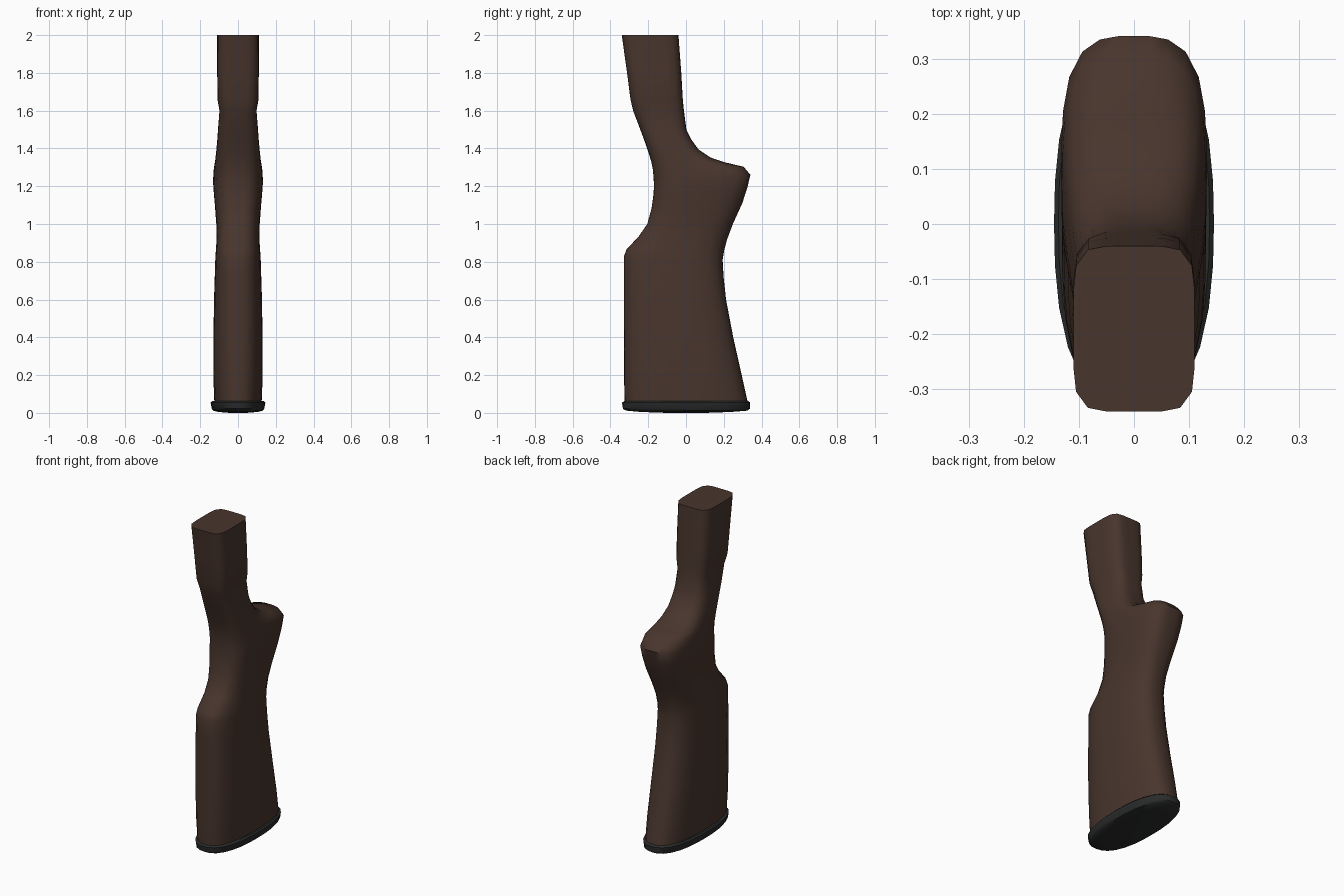
import bpy, bmesh, math

SIDES = 28


def material(name, rgb):
    m = bpy.data.materials.new(name)
    m.diffuse_color = (*rgb, 1)
    return m


def ring(bm, y0, z0, y1, z1, half_width, power):
    """Rounded section spanning (y0,z0)-(y1,z1) in side view."""
    verts = []
    for i in range(SIDES):
        a = 2 * math.pi * i / SIDES
        c, s = math.cos(a), math.sin(a)
        r = (abs(c) ** power + abs(s) ** power) ** (-1 / power)
        u = (s * r + 1) / 2
        verts.append(bm.verts.new((c * r * half_width,
                                   y0 + (y1 - y0) * u,
                                   z0 + (z1 - z0) * u)))
    return verts


def loft(name, sections, mat, angle):
    bm = bmesh.new()
    rings = [ring(bm, *s) for s in sections]
    for a, b in zip(rings, rings[1:]):
        for i in range(SIDES):
            j = (i + 1) % SIDES
            bm.faces.new((a[i], a[j], b[j], b[i]))
    bm.faces.new(rings[0])
    bm.faces.new(rings[-1])
    bmesh.ops.recalc_face_normals(bm, faces=bm.faces)
    me = bpy.data.meshes.new(name)
    bm.to_mesh(me)
    bm.free()
    ob = bpy.data.objects.new(name, me)
    bpy.context.collection.objects.link(ob)
    me.materials.append(mat)
    bpy.ops.object.select_all(action='DESELECT')
    ob.select_set(True)
    bpy.context.view_layer.objects.active = ob
    bpy.ops.object.shade_smooth_by_angle(angle=math.radians(angle))
    return ob


wood = material("dark brown wood", (0.065, 0.036, 0.026))
rubber = material("black rubber", (0.024, 0.025, 0.025))

# Wooden stock: front y, z, rear y, z, half width, corner squareness
loft("stock_body", [
    (-.325, .05, .328, .05, .125, 2.6),
    (-.328, .20, .295, .20, .131, 2.7),
    (-.328, .40, .250, .40, .130, 2.8),
    (-.328, .60, .212, .60, .127, 2.8),
    (-.328, .73, .199, .72, .123, 2.8),
    (-.328, .83, .194, .81, .120, 2.8),
    (-.315, .865, .202, .86, .117, 2.8),
    (-.250, .935, .218, .92, .113, 2.8),
    (-.205, 1.00, .248, 1.00, .115, 3.0),
    (-.183, 1.08, .298, 1.11, .122, 3.2),
    (-.174, 1.14, .324, 1.19, .128, 3.3),
    (-.170, 1.19, .341, 1.26, .132, 3.3),
    (-.171, 1.24, .305, 1.303, .130, 3.2),
    (-.176, 1.29, .200, 1.328, .125, 3.2),
    (-.184, 1.33, .130, 1.352, .120, 3.2),
    (-.199, 1.38, .066, 1.395, .115, 3.2),
    (-.218, 1.435, .026, 1.45, .110, 3.4),
    (-.242, 1.50, .002, 1.50, .106, 3.6),
    (-.280, 1.60, -.011, 1.60, .098, 4.0),
    (-.294, 1.66, -.017, 1.66, .109, 4.6),
    (-.312, 1.80, -.025, 1.80, .110, 5.0),
    (-.340, 2.00, -.040, 2.00, .110, 5.5),
], wood, 50)

# Butt pad with a gently domed bottom
loft("butt_pad", [
    (-.10, 0, .10, 0, .045, 2.4),
    (-.24, .005, .24, .005, .105, 2.4),
    (-.318, .012, .325, .012, .132, 2.4),
    (-.334, .022, .338, .022, .139, 2.4),
    (-.339, .055, .340, .055, .145, 2.4),
    (-.325, .063, .328, .063, .137, 2.4),
], rubber, 40)
